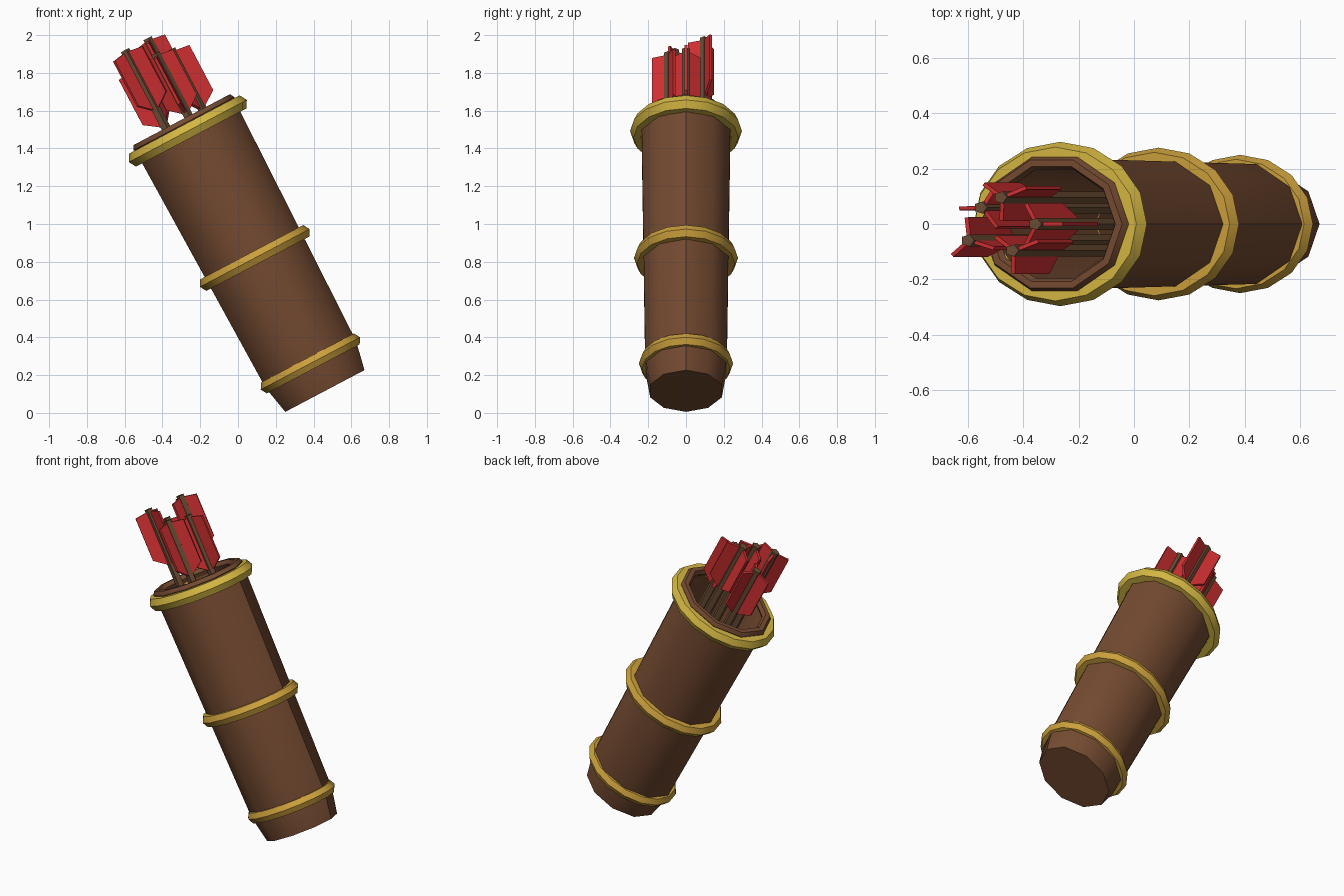
import bpy, bmesh, math
from mathutils import Matrix, Vector

if "Cube" in bpy.data.objects:
    bpy.data.objects.remove(bpy.data.objects["Cube"])

# Shared frame: oval squash, lean to the left, base centre position
PLACE = (Matrix.Translation((0.46, 0, 0.116))
         @ Matrix.Rotation(math.radians(-27.8), 4, 'Y')
         @ Matrix.Diagonal((1, 0.84, 1, 1)))


def material(name, rgb):
    m = bpy.data.materials.new(name)
    m.diffuse_color = (*rgb, 1)
    m.use_nodes = True
    m.node_tree.nodes["Principled BSDF"].inputs["Base Color"].default_value = m.diffuse_color
    return m


LEATHER = material("brown_leather", (0.178, 0.070, 0.031))
GOLD = material("yellow_gold", (0.66, 0.47, 0.055))
BRASS = material("orange_gold", (0.60, 0.35, 0.045))
WOOD = material("shaft_wood", (0.145, 0.072, 0.034))
RED = material("red_feather", (0.62, 0.028, 0.030))


def finish(name, bm, mat, smooth=True):
    bmesh.ops.recalc_face_normals(bm, faces=bm.faces[:])
    bm.transform(PLACE)
    me = bpy.data.meshes.new(name)
    bm.to_mesh(me)
    bm.free()
    me.materials.append(mat)
    if smooth:
        for p in me.polygons:
            p.use_smooth = True
        me.set_sharp_from_angle(angle=math.radians(40))
    ob = bpy.data.objects.new(name, me)
    bpy.context.collection.objects.link(ob)
    return ob


def lathe(bm, profile, n, closed=False, centre=(0, 0)):
    """Spin (radius, height) points; open profiles get end caps."""
    rings = [[bm.verts.new((centre[0] + r * math.cos(math.tau * i / n),
                            centre[1] + r * math.sin(math.tau * i / n), z))
              for i in range(n)] for r, z in profile]
    pairs = list(zip(rings, rings[1:]))
    if closed:
        pairs.append((rings[-1], rings[0]))
    for a, b in pairs:
        for i in range(n):
            j = (i + 1) % n
            bm.faces.new((a[i], a[j], b[j], b[i]))
    if not closed:
        bm.faces.new(rings[0])
        bm.faces.new(rings[-1])


def hoop(name, outer, tube, z, n, mat):
    bm = bmesh.new()
    prof = [(outer - tube + tube * math.cos(math.tau * k / 6),
             z + tube * math.sin(math.tau * k / 6)) for k in range(6)]
    lathe(bm, prof, n, closed=True)
    finish(name, bm, mat)


# Hollow leather tube
bm = bmesh.new()
lathe(bm, [(0.237, 0), (0.270, 0.16), (0.281, 0.8), (0.295, 1.6),
           (0.268, 1.6), (0.255, 0.8), (0.235, 0.1)], 10)
finish("quiver_body", bm, LEATHER)

# Lip and metal bands
hoop("quiver_lip", 0.302, 0.028, 1.60, 10, LEATHER)
hoop("top_band", 0.353, 0.045, 1.556, 16, GOLD)
hoop("middle_band", 0.328, 0.040, 0.796, 16, BRASS)
hoop("lower_band", 0.297, 0.038, 0.165, 16, BRASS)

# Arrows: (tip height, feather turn) spaced around a circle
ARROWS = [(1.98, 0), (2.09, 145), (1.99, 182), (2.09, 220), (2.0, 264)]
VANE = [(0, -0.012), (0.1, -0.025), (0.1, -0.295), (0, -0.365)]
for i, (tip, turn) in enumerate(ARROWS):
    a = math.tau * i / 5
    c = (0.12 * math.cos(a), 0.12 * math.sin(a))
    bm = bmesh.new()
    lathe(bm, [(0.027, 0.12), (0.027, tip)], 5, centre=c)
    finish(f"arrow_shaft_{i + 1}", bm, WOOD, smooth=False)

    # Three feather vanes per arrow
    bm = bmesh.new()
    for k in range(3):
        b = math.radians(turn + 120 * k)
        out = Vector((math.cos(b), math.sin(b), 0))
        side = Vector((-out.y, out.x, 0)) * 0.008
        base = Vector((c[0], c[1], tip))
        sheets = [[bm.verts.new(base + out * r + Vector((0, 0, z)) + side * s)
                   for r, z in VANE] for s in (-1, 1)]
        bm.faces.new(sheets[0])
        bm.faces.new(sheets[1])
        for p in range(4):
            q = (p + 1) % 4
            bm.faces.new((sheets[0][p], sheets[0][q], sheets[1][q], sheets[1][p]))
    finish(f"arrow_feathers_{i + 1}", bm, RED, smooth=False)
